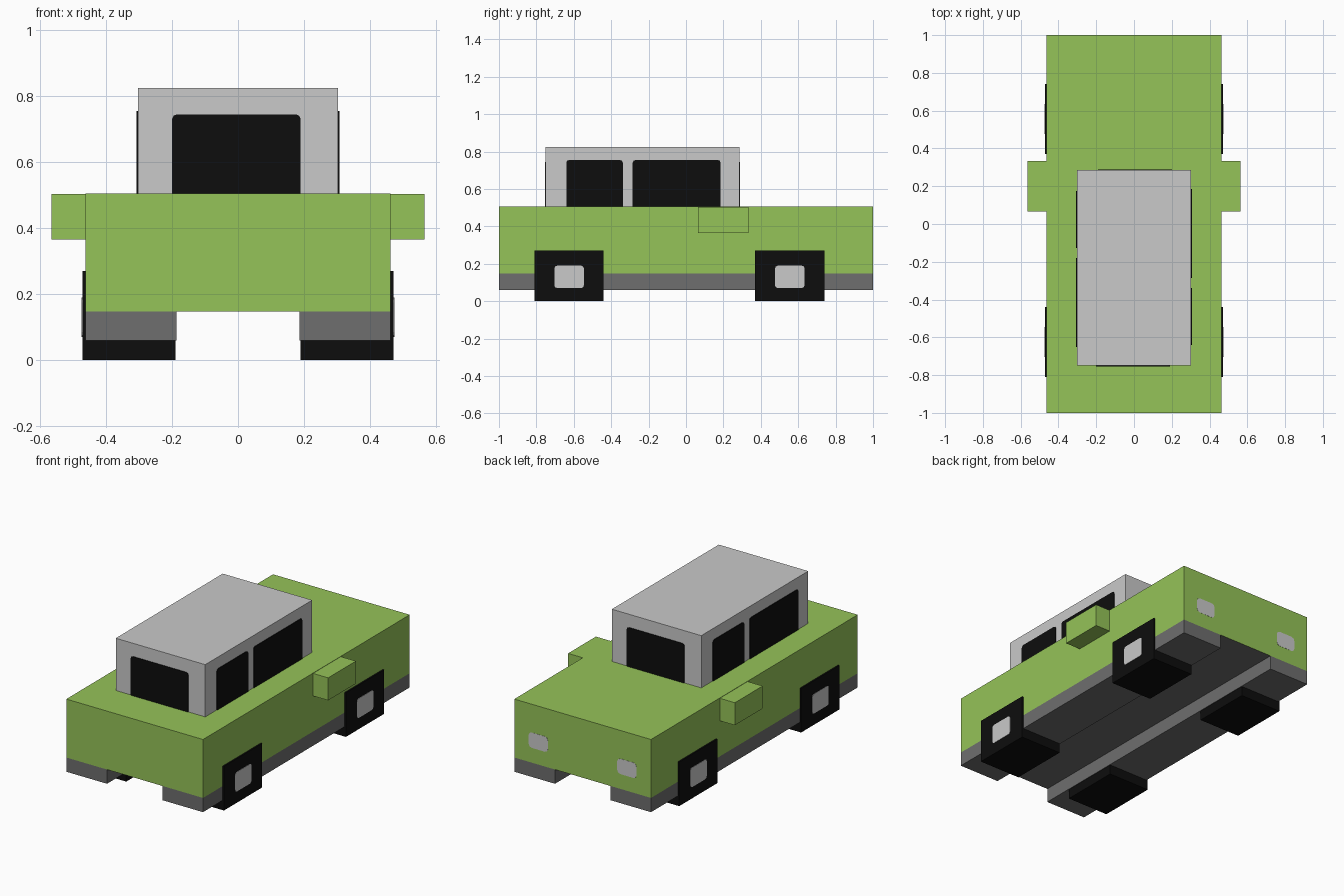
import bpy, bmesh

if "Cube" in bpy.data.objects:
    bpy.data.objects.remove(bpy.data.objects["Cube"])


def material(name, rgb):
    m = bpy.data.materials.new(name)
    m.diffuse_color = (*rgb, 1)
    m.use_nodes = True
    m.node_tree.nodes["Principled BSDF"].inputs["Base Color"].default_value = m.diffuse_color
    return m


GREEN = material("green paint", (0.30, 0.546, 0.098))
SILVER = material("light grey", (0.585, 0.585, 0.585))
GREY = material("dark grey", (0.156, 0.156, 0.156))
BLACK = material("black", (0.004, 0.004, 0.004))


def box(name, x, y, z, mat, round_axis=None, radius=0.015):
    """Box from (min, max) ranges; optionally rounds the edges along one axis."""
    bm = bmesh.new()
    bmesh.ops.create_cube(bm, size=1)
    for v in bm.verts:
        v.co = [(a + b) / 2 + c * (b - a) for (a, b), c in zip((x, y, z), v.co)]
    if round_axis is not None:
        edges = [e for e in bm.edges
                 if abs(e.verts[0].co[round_axis] - e.verts[1].co[round_axis]) > 1e-4]
        bmesh.ops.bevel(bm, geom=edges, offset=radius, segments=2,
                        profile=0.5, affect='EDGES')
    mesh = bpy.data.meshes.new(name)
    bm.to_mesh(mesh)
    bm.free()
    mesh.materials.append(mat)
    ob = bpy.data.objects.new(name, mesh)
    bpy.context.collection.objects.link(ob)
    return ob


def span(side, a, b):
    """Range mirrored to the given side (+1 or -1)."""
    return tuple(sorted((side * a, side * b)))


W = 0.463          # half width of the body
TOP = 0.505        # top of the body
FLOOR = 0.147      # underside of the body
T = 0.004          # thickness of painted plates

# Main body, with a dark grey underside
body = box("body", (-W, W), (-1, 1), (FLOOR, TOP), GREEN)
body.data.materials.append(GREY)
for f in body.data.polygons:
    if f.normal.z < -0.5:
        f.material_index = 1

# Cabin
CX, CY0, CY1 = 0.303, -0.75, 0.285
box("cabin", (-CX, CX), (CY0, CY1), (TOP, 0.825), SILVER)

# End windows
box("rear_window", (-0.20, 0.19), (CY0 - T, CY0 + T), (TOP - 0.02, 0.745), BLACK, 1)
box("windscreen", (-0.19, 0.20), (CY1 - T, CY1 + T), (TOP - 0.02, 0.745), BLACK, 1)

for s, side in ((1, "right"), (-1, "left")):
    # Side windows: the left side is the right side turned half round the cabin centre
    mid = (CY0 + CY1) / 2
    for size, a, b in (("small", -0.64, -0.338), ("large", -0.285, 0.185)):
        y = tuple(sorted((mid + s * (a - mid), mid + s * (b - mid))))
        box(f"{side}_{size}_window", span(s, CX - T, CX + T), y,
            (TOP - 0.02, 0.755), BLACK, 0)

    # Lower rail, wing mirror and headlight
    box(f"{side}_rail", span(s, 0.187, W), (-1, 1), (0.06, FLOOR), GREY)
    box(f"{side}_mirror", span(s, W, 0.565), (0.065, 0.334), (0.365, 0.503), GREEN)
    box(f"{side}_headlight", span(s, 0.235, 0.365), (1 - T, 1 + T / 4),
        (0.238, 0.332), SILVER, 1, 0.02)

    # Square wheels with hub plates
    for end, y in (("rear", -0.625), ("front", 0.555)):
        box(f"{side}_{end}_wheel", span(s, 0.19, 0.472), (y - 0.185, y + 0.185),
            (0, 0.27), BLACK)
        box(f"{side}_{end}_hub", span(s, 0.47, 0.474), (y - 0.079, y + 0.079),
            (0.07, 0.19), SILVER, 0)
